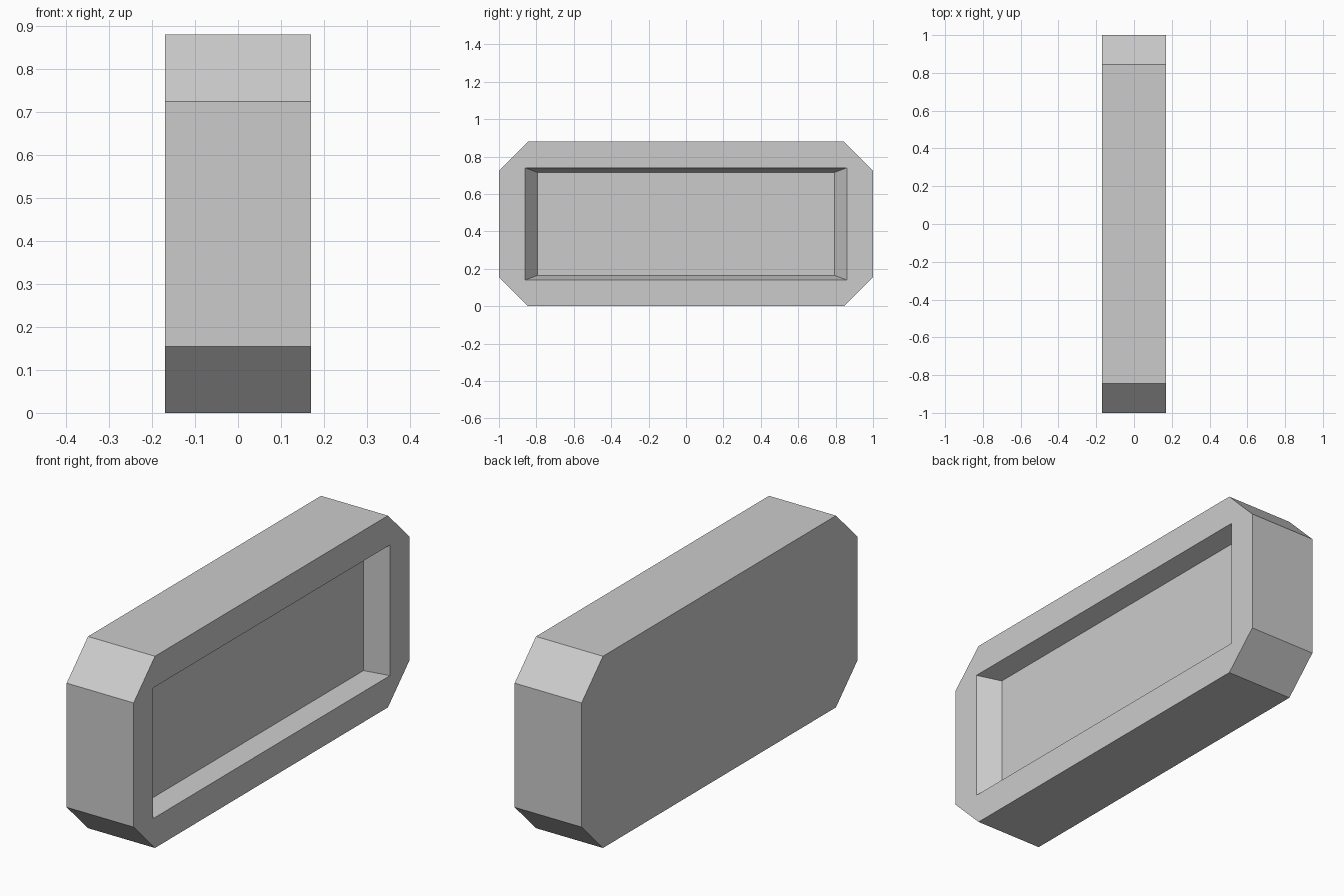
import bpy, bmesh

cube = bpy.data.objects.get("Cube")
if cube:
    bpy.data.objects.remove(cube, do_unlink=True)

grey = bpy.data.materials.new("light grey")
grey.use_nodes = True
colour = (0.6, 0.6, 0.6, 1)
grey.diffuse_color = colour
grey.node_tree.nodes["Principled BSDF"].inputs["Base Color"].default_value = colour

HALF_X, HEIGHT, CHAMFER, DEPTH = 0.17, 0.88, 0.155, 0.088
MID = HEIGHT / 2


def rectangle(bm, x, half_y, half_z):
    """Ring of four corners across the x axis."""
    return [bm.verts.new((x, sy * half_y, MID + sz * half_z))
            for sy, sz in ((-1, -1), (1, -1), (1, 1), (-1, 1))]


# Slab with four chamfered corners
bm = bmesh.new()
back = bm.faces.new(rectangle(bm, -HALF_X, 1, MID))
slab = bmesh.ops.extrude_face_region(bm, geom=[back])["geom"]
bmesh.ops.translate(bm, vec=(2 * HALF_X, 0, 0),
                    verts=[v for v in slab if isinstance(v, bmesh.types.BMVert)])
corners = [e for e in bm.edges if abs(e.verts[0].co.x - e.verts[1].co.x) > HALF_X]
bmesh.ops.bevel(bm, geom=corners, offset=CHAMFER, segments=1, affect='EDGES')

# Open the left side and build the tapered recess with its floor
side = max(bm.faces, key=lambda f: f.calc_center_median().x)
rim_edges = list(side.edges)
bmesh.ops.delete(bm, geom=[side], context='FACES_ONLY')
mouth = rectangle(bm, HALF_X, 0.86, 0.30)
floor = rectangle(bm, HALF_X - DEPTH, 0.793, 0.275)
bm.faces.new(floor)
for i in range(4):
    j = (i + 1) % 4
    bm.faces.new((mouth[i], mouth[j], floor[j], floor[i]))
mouth_edges = [bm.edges.get((mouth[i], mouth[(i + 1) % 4])) for i in range(4)]
bmesh.ops.triangle_fill(bm, edges=rim_edges + mouth_edges, use_beauty=True)
bmesh.ops.recalc_face_normals(bm, faces=bm.faces)

mesh = bpy.data.meshes.new("recessed_block")
bm.to_mesh(mesh)
bm.free()
mesh.materials.append(grey)
block = bpy.data.objects.new("recessed_block", mesh)
bpy.context.collection.objects.link(block)
